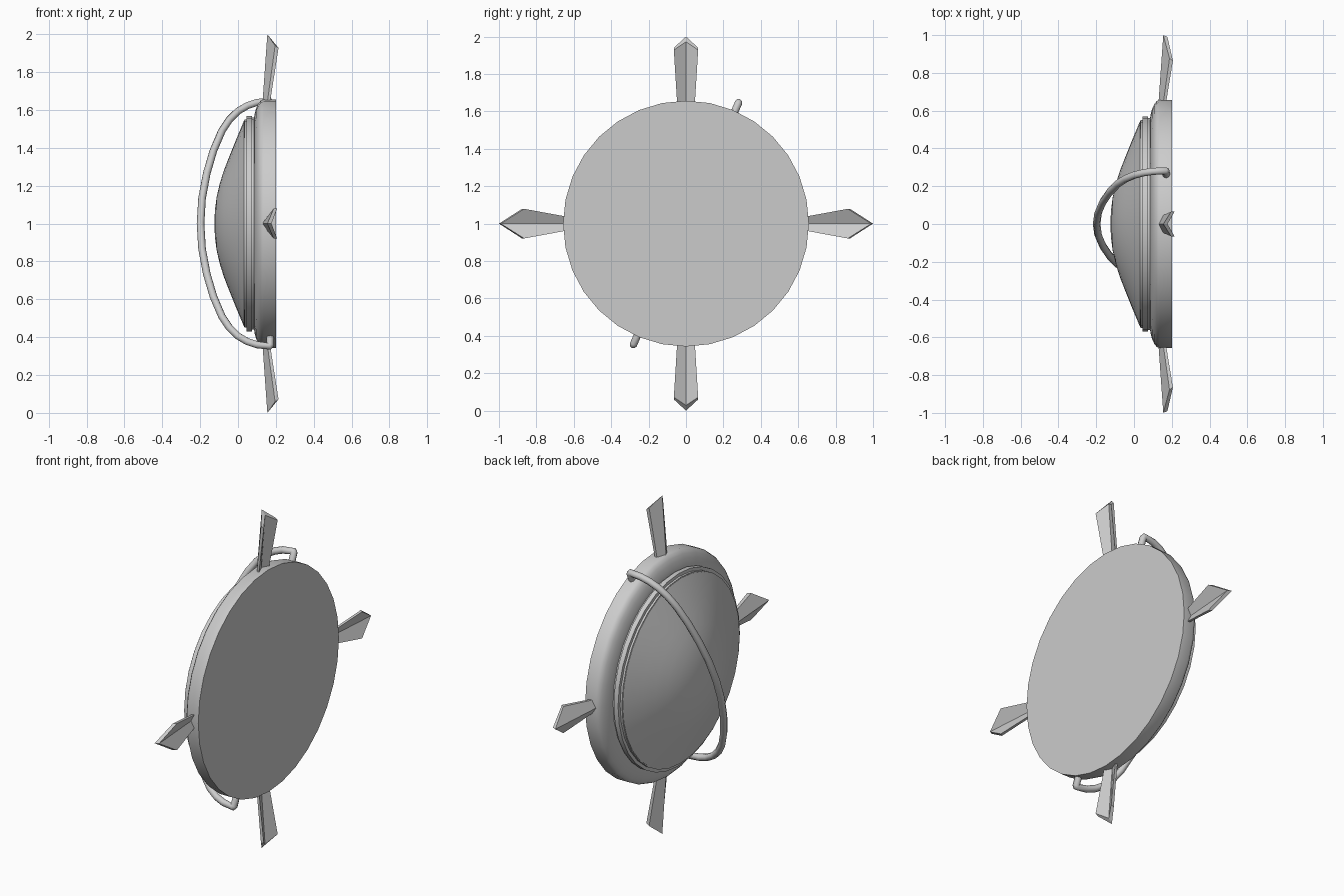
import bpy, bmesh, math
from mathutils import Matrix

if "Cube" in bpy.data.objects:
    bpy.data.objects.remove(bpy.data.objects["Cube"])

CENTRE = Matrix.Translation((0, 0, 1))


def finish(name, bm, smooth=None):
    bmesh.ops.recalc_face_normals(bm, faces=bm.faces)
    mesh = bpy.data.meshes.new(name)
    bm.to_mesh(mesh)
    bm.free()
    ob = bpy.data.objects.new(name, mesh)
    bpy.context.collection.objects.link(ob)
    if smooth:
        bpy.ops.object.select_all(action='DESELECT')
        bpy.context.view_layer.objects.active = ob
        ob.select_set(True)
        bpy.ops.object.shade_smooth_by_angle(angle=math.radians(smooth))
    return ob


def lathe(name, profile, steps=32):
    """Turn an (x, radius) profile round the x axis through the centre."""
    bm = bmesh.new()
    verts = [bm.verts.new((x, 0, r)) for x, r in profile]
    edges = [bm.edges.new(p) for p in zip(verts, verts[1:])]
    bmesh.ops.spin(bm, geom=verts + edges, cent=(0, 0, 0), axis=(1, 0, 0),
                   angle=2 * math.pi, steps=steps)
    bmesh.ops.remove_doubles(bm, verts=bm.verts, dist=1e-4)
    bm.transform(CENTRE)
    return finish(name, bm, 30)


def fin(name, turn, wide_r, wide_w, base_w, wing_x, valley_r):
    """Pointed blade with a V section: ridge in front, valley behind."""
    bm = bmesh.new()
    # order: ridge, front wing, back wing, valley, back wing, front wing
    base = [(0.128, 0, 0.62), (0.152, base_w, 0.62), (0.166, base_w, 0.62),
            (0.15, 0, 0.62), (0.166, -base_w, 0.62), (0.152, -base_w, 0.62)]
    fr, fx = wide_r + 0.012, wing_x - 0.018
    end = [(0.155, 0, 1.0), (fx, wide_w, fr), (wing_x, wide_w, wide_r),
           (0.177, 0, valley_r), (wing_x, -wide_w, wide_r), (fx, -wide_w, fr)]
    a = [bm.verts.new(p) for p in base]
    b = [bm.verts.new(p) for p in end]
    for i in range(6):
        j = (i + 1) % 6
        bm.faces.new((a[i], a[j], b[j], b[i]))
    for s in (a, b):
        bm.faces.new((s[0], s[1], s[2], s[3]))
        bm.faces.new((s[0], s[3], s[4], s[5]))
    bm.transform(CENTRE @ Matrix.Rotation(turn, 4, 'X'))
    return finish(name, bm)


# Rim with flat backing, sloping in to the ring
lathe("rim_and_back", [(0.2, 0), (0.2, 0.657), (0.135, 0.657), (0.12, 0.65),
                       (0.107, 0.634), (0.096, 0.61), (0.088, 0.58),
                       (0.085, 0.56), (0.085, 0.5)])

# Stepped ring around the dome
lathe("bezel_ring", [(0.1, 0.56), (0.074, 0.56), (0.074, 0.569),
                     (0.046, 0.569), (0.046, 0.55), (0.034, 0.55), (0.034, 0.5)])

# Domed cover, straighter towards its edge
lathe("dome", [(-0.125, 0), (-0.122, 0.07), (-0.113, 0.14), (-0.097, 0.21),
               (-0.075, 0.28), (-0.048, 0.35), (-0.016, 0.43), (0.032, 0.545),
               (0.09, 0.545)])

# Four fins: upright pair and side pair
for k, label in enumerate(("top", "left", "bottom", "right")):
    shape = ((0.928, 0.065, 0.046, 0.214, 0.972) if k % 2 == 0
             else (0.865, 0.079, 0.034, 0.206, 0.99))
    fin(label + "_fin", k * math.pi / 2, *shape)

# Bail handle: bent tube arching diagonally over the dome
half = [(0.17, 0.63), (0.17, 0.70), (0.165, 0.707), (0.10, 0.698), (0.05, 0.68),
        (0.0, 0.648), (-0.045, 0.60), (-0.085, 0.535), (-0.13, 0.42),
        (-0.165, 0.29), (-0.19, 0.145)]
path = half + [(-0.198, 0)] + [(x, -s) for x, s in reversed(half)]
tilt = math.radians(23.5)
curve = bpy.data.curves.new("bail_path", 'CURVE')
curve.dimensions = '3D'
curve.bevel_depth = 0.02
curve.bevel_resolution = 2
curve.use_fill_caps = True
spline = curve.splines.new('POLY')
spline.points.add(len(path) - 1)
for p, (x, s) in zip(spline.points, path):
    p.co = (x, s * math.sin(tilt), 1 + s * math.cos(tilt), 1)
bail = bpy.data.objects.new("bail_handle", curve)
bpy.context.collection.objects.link(bail)
bpy.ops.object.select_all(action='DESELECT')
bail.select_set(True)
bpy.context.view_layer.objects.active = bail
bpy.ops.object.convert(target='MESH')
bpy.ops.object.shade_smooth_by_angle(angle=math.radians(65))
